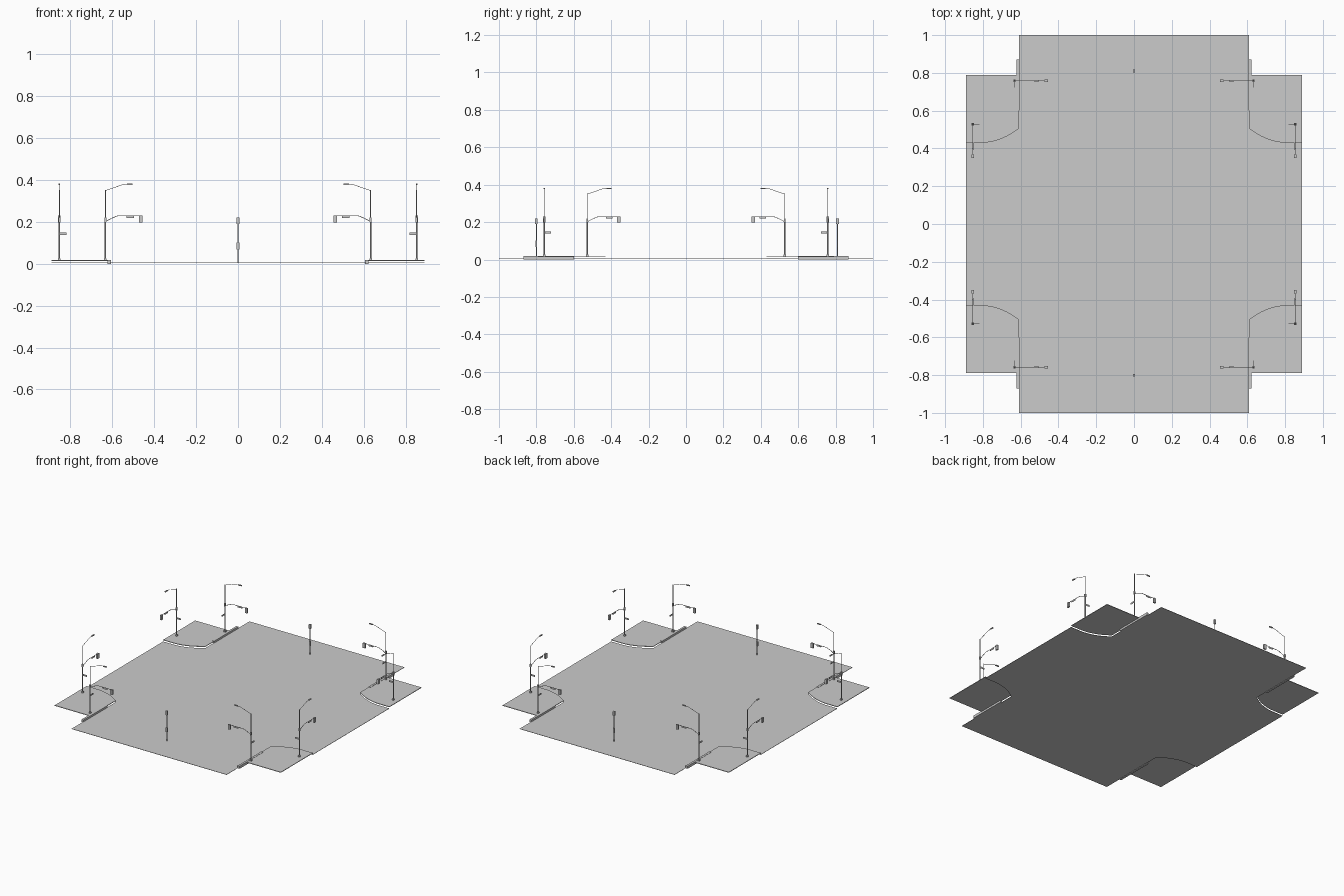
import bpy, bmesh, math
from mathutils import Vector

cube = bpy.data.objects.get("Cube")
if cube:
    bpy.data.objects.remove(cube, do_unlink=True)

grey = bpy.data.materials.new("plain_grey")
grey.use_nodes = True
grey.diffuse_color = (0.6, 0.6, 0.6, 1)
grey.node_tree.nodes["Principled BSDF"].inputs["Base Color"].default_value = (0.6, 0.6, 0.6, 1)


def finish(name, bm):
    bmesh.ops.recalc_face_normals(bm, faces=bm.faces)
    mesh = bpy.data.meshes.new(name)
    bm.to_mesh(mesh)
    bm.free()
    mesh.materials.append(grey)
    obj = bpy.data.objects.new(name, mesh)
    bpy.context.collection.objects.link(obj)
    return obj


def raise_faces(bm, faces, height):
    out = bmesh.ops.extrude_face_region(bm, geom=faces, use_keep_orig=True)
    verts = [v for v in out["geom"] if isinstance(v, bmesh.types.BMVert)]
    bmesh.ops.translate(bm, verts=verts, vec=(0, 0, height))


def prism(name, outline, z0, z1, wall=0):
    """Extruded outline; with a wall it becomes an open ring."""
    bm = bmesh.new()
    face = bm.faces.new([bm.verts.new((x, y, z0)) for x, y in outline])
    face.normal_update()
    if wall:
        bmesh.ops.inset_region(bm, faces=[face], thickness=wall, use_even_offset=True)
        bmesh.ops.delete(bm, geom=[face], context="FACES_ONLY")
    raise_faces(bm, bm.faces[:], z1 - z0)
    return finish(name, bm)


def box(name, a, b):
    bm = bmesh.new()
    bmesh.ops.create_cube(bm, size=1)
    a, b = Vector(a), Vector(b)
    for v in bm.verts:
        v.co = Vector(((a[i] + b[i]) / 2 + v.co[i] * abs(b[i] - a[i])) for i in range(3))
    return finish(name, bm)


def tube(name, points, radius):
    """Round bar swept along a path."""
    curve = bpy.data.curves.new(name, "CURVE")
    curve.dimensions = "3D"
    curve.bevel_depth = radius
    curve.bevel_resolution = 1
    curve.use_fill_caps = True
    spline = curve.splines.new("POLY")
    spline.points.add(len(points) - 1)
    for p, co in zip(spline.points, points):
        p.co = (*co, 1)
    temp = bpy.data.objects.new(name, curve)
    bpy.context.collection.objects.link(temp)
    mesh = bpy.data.meshes.new_from_object(temp.evaluated_get(bpy.context.evaluated_depsgraph_get()))
    bpy.data.objects.remove(temp)
    mesh.name = name
    mesh.materials.clear()
    mesh.materials.append(grey)
    for poly in mesh.polygons:
        poly.use_smooth = len(poly.vertices) == 4
    bpy.context.collection.objects.link(bpy.data.objects.new(name, mesh))


# Rounded kerb corner, from the side street to the main street
ARC = []
for i in range(9):
    t = i / 8
    ARC.append(((1 - t) ** 2 * 0.80 + 2 * t * (1 - t) * 0.70 + t * t * 0.61,
                (1 - t) ** 2 * 0.43 + 2 * t * (1 - t) * 0.435 + t * t * 0.505))
QUADRANTS = [(1, 1), (-1, 1), (-1, -1), (1, -1)]

# Road crossing
road_outline = []
for sx, sy in QUADRANTS:
    corner = [(0.89, 0.43)] + ARC + [(0.61, 1.0)]
    corner = [(x * sx, y * sy) for x, y in corner]
    road_outline += corner if sx * sy > 0 else corner[::-1]
prism("road", road_outline, 0.003, 0.005)


def street_pole(tag, base, arm, side):
    """Pole with lamp arm, signal arm and street sign."""
    base, arm, side = Vector((*base, 0)), Vector((*arm, 0)), Vector((*side, 0))

    def at(d, w, z):
        return base + arm * d + side * w + Vector((0, 0, z))

    def bar(name, points, radius):
        tube(name + tag, [at(d, 0, z) for d, z in points], radius)

    def block(name, d, w, z):
        box(name + tag, at(d[0], w[0], z[0]), at(d[1], w[1], z[1]))

    bar("pole", [(0, 0.015), (0, 0.2)], 0.0038)
    bar("pole_upper", [(0, 0.2), (0, 0.352)], 0.0028)
    block("pole_base", (-0.006, 0.006), (-0.006, 0.006), (0.015, 0.026))
    bar("lamp_arm", [(0, 0.35), (0.04, 0.363), (0.078, 0.377), (0.11, 0.381)], 0.0014)
    block("lamp_head", (0.104, 0.13), (-0.004, 0.004), (0.377, 0.383))
    bar("signal_arm", [(0, 0.202), (0.03, 0.218), (0.058, 0.229), (0.17, 0.229)], 0.0018)
    block("signal_box", (0.16, 0.178), (-0.006, 0.006), (0.197, 0.231))
    block("arm_sign", (0.10, 0.136), (-0.002, 0.002), (0.219, 0.229))
    block("street_sign", (-0.0015, 0.0015), (0, 0.035), (0.138, 0.149))
    block("walk_signal", (-0.005, 0.005), (-0.005, 0.005), (0.2, 0.22))


# Four pavement corners with kerbs and two poles each
for sx, sy in QUADRANTS:
    tag = ("_back" if sy > 0 else "_front") + ("_left" if sx > 0 else "_right")
    outline = [(0.89, 0.43)] + ARC + [(0.61, 0.79), (0.89, 0.79)]
    outline = [(x * sx, y * sy) for x, y in outline]
    prism("pavement" + tag, outline, 0.013, 0.017)
    prism("kerb" + tag, outline, 0, 0.019, wall=0.012)
    box("kerb_end" + tag, (sx * 0.607, sy * 0.6, 0), (sx * 0.622, sy * 0.87, 0.0185))
    street_pole("_main" + tag, (sx * 0.633, sy * 0.758), (-sx, 0), (0, -sy))
    street_pole("_side" + tag, (sx * 0.853, sy * 0.528), (0, -sy), (-sx, 0))

# Signal posts in the middle of the main street
for sy, tag in ((-1, "_front"), (1, "_back")):
    y = sy * 0.805 + 0.005
    tube("post" + tag, [(0, y, 0.005), (0, y, 0.2)], 0.003)
    box("post_signal" + tag, (-0.006, y - 0.007, 0.19), (0.006, y + 0.007, 0.22))
    box("post_box" + tag, (-0.006, y - 0.004, 0.068), (0.006, y + 0.004, 0.102))
